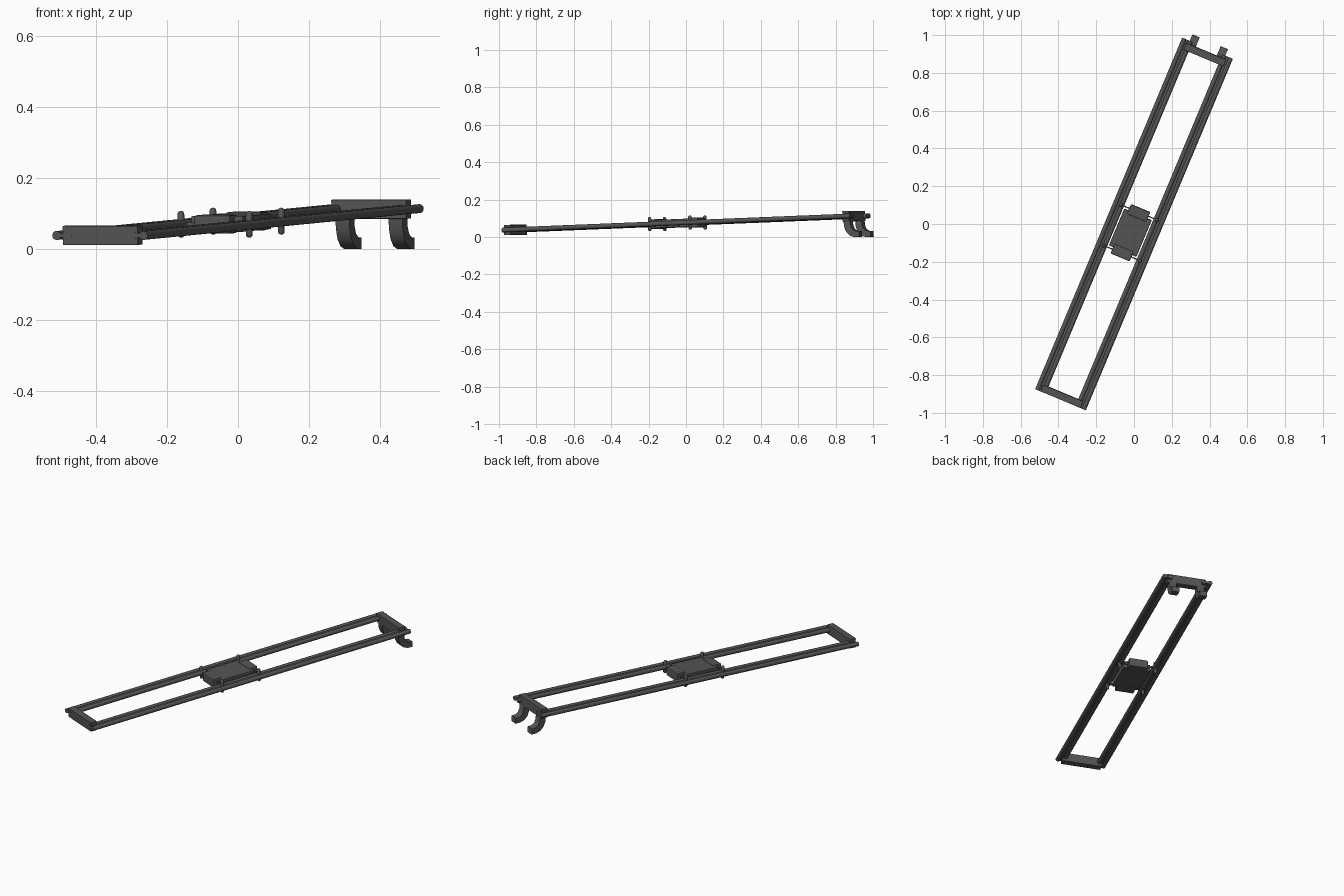
import bpy, bmesh
from math import radians, sin, cos, pi
from mathutils import Matrix

if "Cube" in bpy.data.objects:
    bpy.data.objects.remove(bpy.data.objects["Cube"])

# Local axes: x across the slider, y along it, z up; then tilt and yaw into place
PLACE = (Matrix.Translation((0, 0, 0.0755)) @ Matrix.Rotation(radians(-22.7), 4, 'Z')
         @ Matrix.Rotation(radians(2.15), 4, 'X'))

mat = bpy.data.materials.new("dark_grey")
mat.diffuse_color = (0.09, 0.09, 0.09, 1)
mat.use_nodes = True
mat.node_tree.nodes["Principled BSDF"].inputs["Base Color"].default_value = mat.diffuse_color


def finish(name, bm, bevel=0.0, smooth=False):
    bmesh.ops.recalc_face_normals(bm, faces=bm.faces)
    me = bpy.data.meshes.new(name)
    bm.to_mesh(me)
    bm.free()
    me.materials.append(mat)
    ob = bpy.data.objects.new(name, me)
    bpy.context.collection.objects.link(ob)
    ob.matrix_world = PLACE
    if bevel:
        m = ob.modifiers.new("bevel", 'BEVEL')
        m.width, m.segments = bevel, 2
    if smooth:
        bpy.ops.object.select_all(action='DESELECT')
        ob.select_set(True)
        bpy.context.view_layer.objects.active = ob
        bpy.ops.object.shade_smooth_by_angle(angle=radians(35))
    return ob


def box(name, center, size, bevel=0.0):
    bm = bmesh.new()
    bmesh.ops.create_cube(bm, size=1, matrix=Matrix.Translation(center)
                          @ Matrix.Diagonal((*size, 1)))
    return finish(name, bm, bevel)


def prism(name, pts, vec, smooth=True):
    bm = bmesh.new()
    f = bm.faces.new([bm.verts.new(p) for p in pts])
    r = bmesh.ops.extrude_face_region(bm, geom=[f])
    bmesh.ops.translate(bm, vec=vec, verts=[v for v in r['geom']
                                            if isinstance(v, bmesh.types.BMVert)])
    return finish(name, bm, smooth=smooth)


def arc(cx, cz, r, a0, a1, n=10):
    return [(cx + r * cos(radians(a0 + (a1 - a0) * i / n)),
             cz + r * sin(radians(a0 + (a1 - a0) * i / n))) for i in range(n + 1)]


for side, s in (("left", -1), ("right", 1)):
    # Double-rod rail: two round rods joined by a thin web
    prof = arc(0.098, 0, 0.0125, 30, 330, 16) + arc(0.133, 0, 0.0125, -150, 150, 16)
    prism(side + "_rail", [(s * x, -1.009, z) for x, z in prof], (0, 2.018, 0))

    # Curved support foot under the back end
    outer = [(0.955, -0.02), (0.957, -0.055), (0.968, -0.085), (0.988, -0.105),
             (1.015, -0.114), (1.042, -0.115)]
    inner = [(1.042, -0.083), (1.02, -0.081), (1.003, -0.07), (0.994, -0.05), (0.992, -0.02)]
    prism(side + "_foot", [(s * 0.081 - 0.021, y, z) for y, z in outer + inner], (0.042, 0, 0))

# End blocks joining the rails
box("front_end_block", (0, -0.989, 0), (0.229, 0.038, 0.054), 0.002)
box("back_end_block", (0, 0.973, 0), (0.229, 0.038, 0.054), 0.002)

# Carriage
CY = -0.05
box("carriage_plate", (0, CY, 0), (0.158, 0.21, 0.044), 0.003)
for end, e in (("front", -1), ("back", 1)):
    box(end + "_carriage_block", (0, CY + e * 0.113, 0), (0.11, 0.056, 0.052), 0.006)
    box(end + "_crossbar", (0, CY + e * 0.117, 0), (0.2, 0.006, 0.012))
    for side, s in (("left", -1), ("right", 1)):
        # Guide pin with rounded ends, straddling the rail
        bm = bmesh.new()
        bmesh.ops.create_uvsphere(bm, u_segments=12, v_segments=8, radius=0.01)
        for v in bm.verts:
            if abs(v.co.z) > 1e-5:
                v.co.z += 0.028 if v.co.z > 0 else -0.028
            v.co.x += s * 0.104
            v.co.y += CY + e * 0.117
        finish(f"{end}_{side}_guide_pin", bm, smooth=True)
